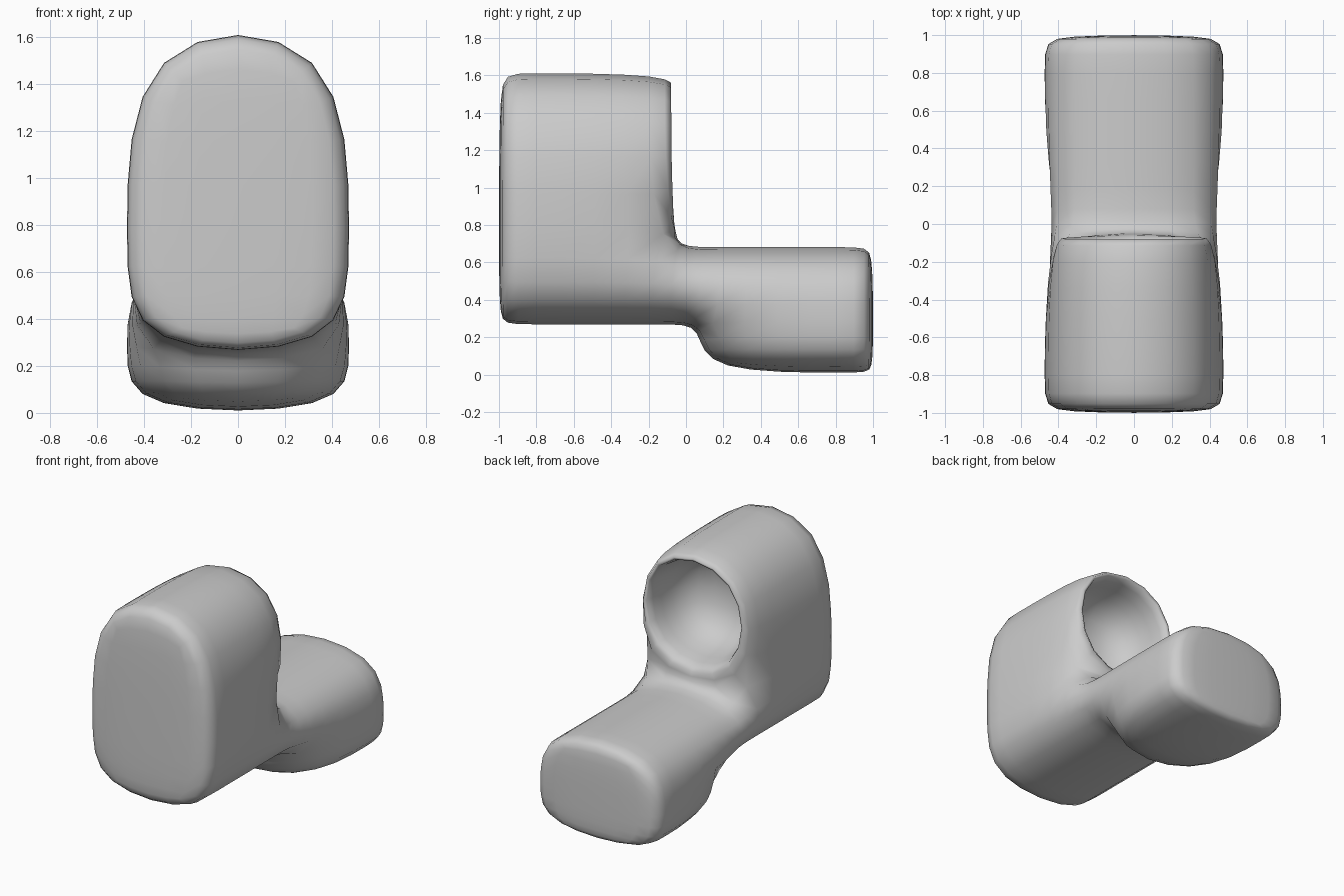
import bpy, bmesh

if "Cube" in bpy.data.objects:
    bpy.data.objects.remove(bpy.data.objects["Cube"])

# Cage levels: support loops near both ends, short neck around y = 0
W = 0.473
Y = [-1.002, -0.94, -0.05, 0.05, 0.94, 1.002]
Z = [0.0, 0.25, 0.70, 1.65]
# Side profile as filled (y, z) cells: tall front block, neck, low rear block
cells = {(0, 1), (0, 2), (1, 1), (1, 2), (2, 1), (3, 0), (3, 1), (4, 0), (4, 1)}

bm = bmesh.new()
verts = {}


def vert(side, j, k):
    key = (side, j, k)
    if key not in verts:
        verts[key] = bm.verts.new((side * W, Y[j], Z[k]))
    return verts[key]


back_face = None
for j, k in sorted(cells):
    corners = [(j, k), (j + 1, k), (j + 1, k + 1), (j, k + 1)]
    # Left and right walls
    for side in (-1, 1):
        bm.faces.new([vert(side, *c) for c in corners])
    # Walls across x wherever the neighbouring cell is empty
    for i, (dj, dk) in enumerate([(0, -1), (1, 0), (0, 1), (-1, 0)]):
        if (j + dj, k + dk) not in cells:
            a, b = corners[i], corners[(i + 1) % 4]
            face = bm.faces.new([vert(-1, *a), vert(1, *a), vert(1, *b), vert(-1, *b)])
            if (j, k, dj) == (1, 2, 1):
                back_face = face
bmesh.ops.recalc_face_normals(bm, faces=bm.faces[:])

# Round socket in the back of the tall block
bmesh.ops.inset_individual(bm, faces=[back_face], thickness=0.11, use_even_offset=True)
socket = bmesh.ops.extrude_discrete_faces(bm, faces=[back_face])["faces"][0]
bmesh.ops.translate(bm, verts=socket.verts[:], vec=(0, -0.5, 0))
bmesh.ops.recalc_face_normals(bm, faces=bm.faces[:])

mesh = bpy.data.meshes.new("stepped_body")
bm.to_mesh(mesh)
bm.free()
mesh.shade_smooth()
body = bpy.data.objects.new("stepped_body", mesh)
bpy.context.collection.objects.link(body)

# Rounded surface
sub = body.modifiers.new("rounding", "SUBSURF")
sub.levels = sub.render_levels = 2
